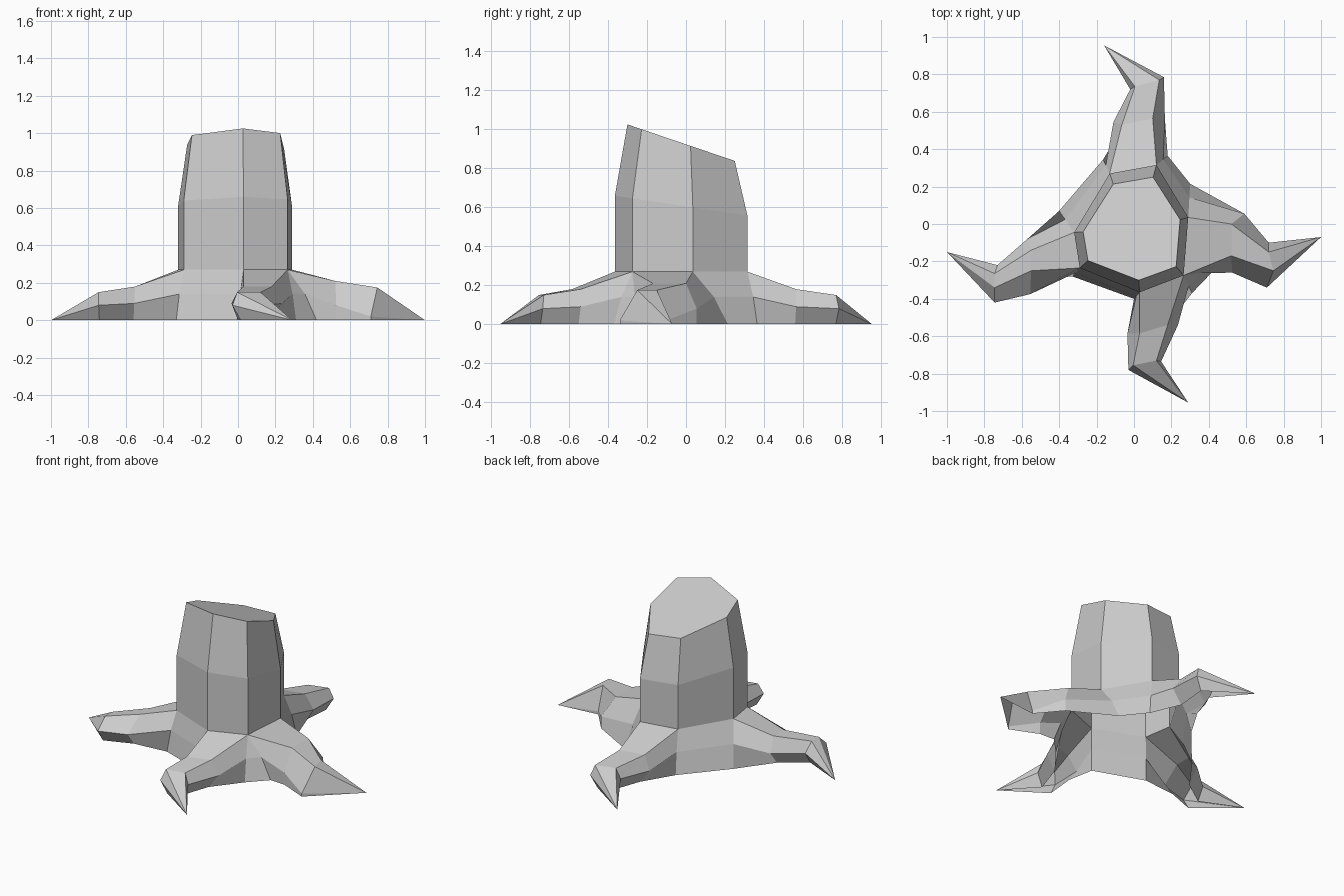
import bpy
import bmesh
from mathutils import Vector

if "Cube" in bpy.data.objects:
    bpy.data.objects.remove(bpy.data.objects["Cube"], do_unlink=True)

# Single grey wood colour
wood = bpy.data.materials.new("plain_grey")
wood.use_nodes = True
GREY = (0.6, 0.6, 0.6, 1.0)
wood.diffuse_color = GREY
wood.node_tree.nodes["Principled BSDF"].inputs["Base Color"].default_value = GREY

COLLAR_Z = 0.27


def at(point, z):
    return Vector((point[0], point[1], z))


def loft(name, rows, closed=False, cap=False):
    """Join rows of points, running downward or outward, into a faceted shell."""
    bm = bmesh.new()
    grid = [[bm.verts.new(p) for p in row] for row in rows]
    count = len(grid[0])
    for upper, lower in zip(grid, grid[1:]):
        for j in range(count if closed else count - 1):
            k = (j + 1) % count
            bm.faces.new((upper[j], lower[j], lower[k], upper[k]))
    if cap:
        bm.faces.new(grid[0])
    bmesh.ops.remove_doubles(bm, verts=bm.verts, dist=0.0005)
    mesh = bpy.data.meshes.new(name)
    bm.to_mesh(mesh)
    bm.free()
    mesh.materials.append(wood)
    obj = bpy.data.objects.new(name, mesh)
    bpy.context.collection.objects.link(obj)
    return obj


# Seven-sided trunk with a slanted cut, counter-clockwise from the back
ring = [(.12, .315), (-.13, .27), (-.32, -.045), (-.29, -.235),
        (.03, -.365), (.265, -.275), (.29, .035)]
top = [at((x * .85, y * .81 - .005), .925 - .34 * y * .81) for x, y in ring]
middle = [at(p, .605 - .15 * p[1]) for p in ring]
bottom = [at(p, COLLAR_Z) for p in ring]
loft("trunk", [top, middle, bottom], closed=True, cap=True)


def base_side(corner, foot):
    """Ridge, shoulder and ground point where a root leaves the trunk."""
    ridge, ground = at(ring[corner], COLLAR_Z), at(foot, 0)
    shoulder = ridge.lerp(ground, .6)
    shoulder.z = .14
    return [ridge, shoulder, ground]


def section(points, height, shoulder, undercut):
    """Ground, shoulder, ridge, ridge, shoulder, ground across a root."""
    out_a, ridge_a, ridge_b, out_b = points
    low_a, low_b = at(out_a, 0), at(out_b, 0)
    return [low_a.lerp(low_b, undercut), at(out_a, shoulder), at(ridge_a, height),
            at(ridge_b, height), at(out_b, shoulder), low_b.lerp(low_a, undercut)]


def root(name, corners, feet, mid, end, tip, heights=(.18, .15),
         shoulders=(.09, .08), undercut=.25):
    side_a, side_b = [base_side(c, f) for c, f in zip(corners, feet)]
    rows = [side_a[::-1] + side_b,
            section(mid, heights[0], shoulders[0], undercut),
            section(end, heights[1], shoulders[1], undercut),
            [at(tip, 0)] * 6]
    loft(name, rows)
    return side_a, side_b


# Four hooked roots
sides = [
    root("back_root", (0, 1), [(.18, .365), (-.165, .345)],
         [(.165, .565), (.10, .565), (-.065, .53), (-.11, .545)],
         [(.16, .785), (.135, .77), (.005, .735), (-.02, .72)],
         (-.16, .955)),
    root("right_root", (2, 3), [(-.4, .07), (-.33, -.28)],
         [(-.57, -.08), (-.55, -.14), (-.55, -.25), (-.555, -.375)],
         [(-.73, -.22), (-.745, -.265), (-.745, -.34), (-.745, -.42)],
         (-1, -.15)),
    root("front_root", (4, 5), [(0, -.4), (.31, -.37)],
         [(-.035, -.585), (.03, -.585), (.18, -.54), (.235, -.54)],
         [(-.03, -.78), (-.005, -.755), (.12, -.73), (.145, -.735)],
         (.29, -.955)),
    root("left_root", (5, 6), [(.42, -.255), (.3, .215)],
         [(.525, -.26), (.52, -.17), (.52, .0), (.59, .055)],
         [(.71, -.34), (.745, -.25), (.72, -.15), (.72, -.1)],
         (1, -.07), heights=(.21, .175), shoulders=(.08, .02), undercut=0),
]

# Collar panels that fill the trunk foot between neighbouring roots
names = ["back_right_collar", "front_right_collar", "front_left_collar", "back_left_collar"]
for i, name in enumerate(names):
    before, after = sides[i][1], sides[(i + 1) % 4][0]
    loft(name, list(zip(before, after)))
